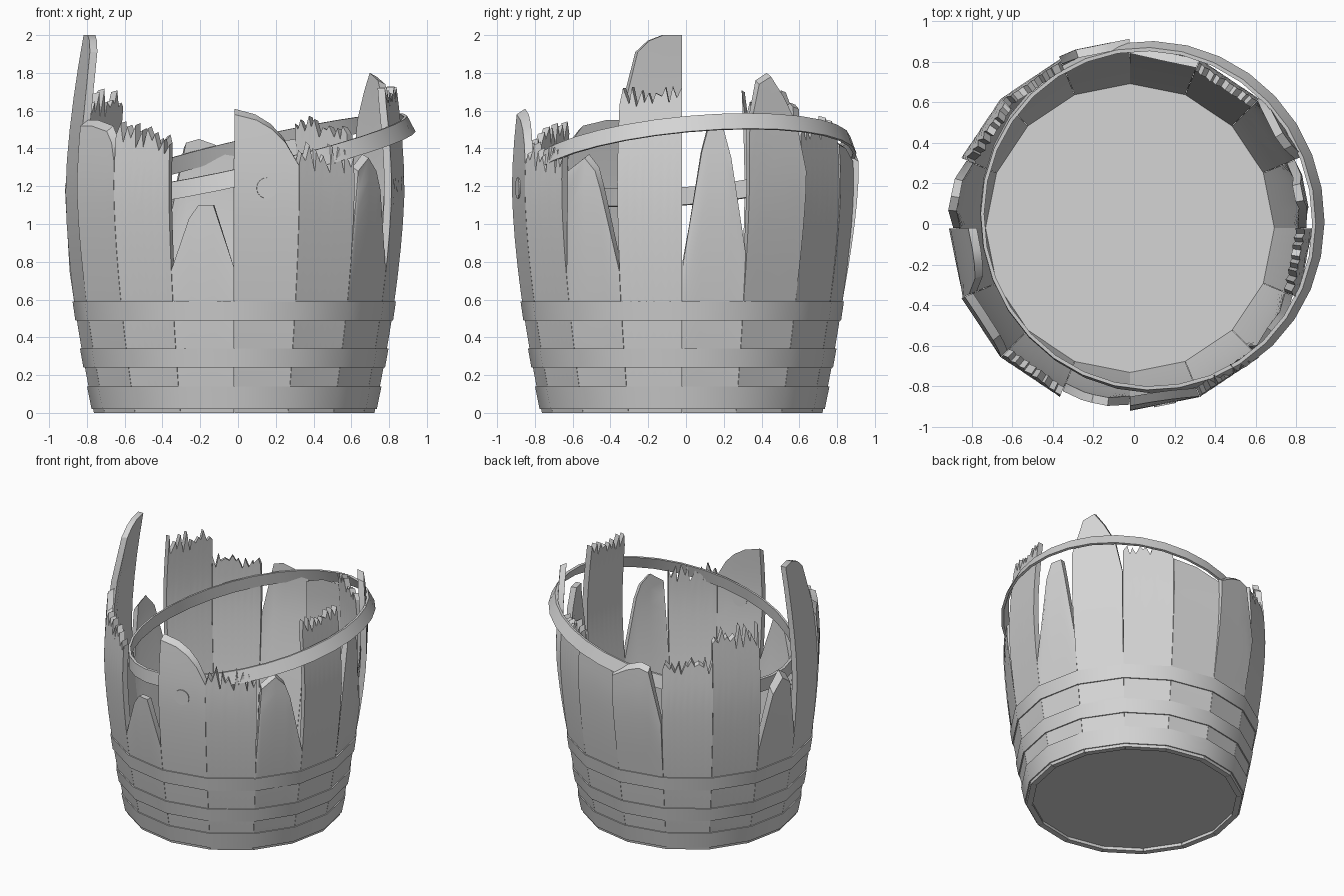
import bpy, bmesh, math, random
from mathutils import Vector, Matrix

random.seed(4)
if "Cube" in bpy.data.objects:
    bpy.data.objects.remove(bpy.data.objects["Cube"], do_unlink=True)

CENTRE = Vector((-0.02, -0.02, 0))
COUNT = 16
STEP = math.tau / COUNT
THICK = 0.042
ROWS = 12

wood = bpy.data.materials.new("plain grey")
wood.use_nodes = True
grey = (0.66, 0.66, 0.66, 1)
wood.diffuse_color = grey
wood.node_tree.nodes["Principled BSDF"].inputs["Base Color"].default_value = grey


def radius(z):
    """Outer radius of the bulging barrel at a height."""
    return 0.902 - 0.119 * abs(z - 1.2) ** 1.6


def finish(bm, name):
    bmesh.ops.recalc_face_normals(bm, faces=bm.faces)
    mesh = bpy.data.meshes.new(name)
    bm.to_mesh(mesh)
    bm.free()
    mesh.materials.append(wood)
    obj = bpy.data.objects.new(name, mesh)
    bpy.context.collection.objects.link(obj)
    bpy.ops.object.select_all(action='DESELECT')
    obj.select_set(True)
    bpy.context.view_layer.objects.active = obj
    bpy.ops.object.shade_smooth_by_angle(angle=math.radians(30))
    return obj


def polar(angle, r, z):
    return Vector((r * math.cos(angle), r * math.sin(angle), z))


def stave(index, profile, slant, lean):
    """A flat-faced curved board whose top follows (across, height) points."""
    start = -math.pi / 2 + index * STEP
    bm = bmesh.new()
    columns = []
    for s, top in profile:
        across = 0.003 + 0.994 * s
        outer, inner = [], []
        for r in range(ROWS + 1):
            for side, depth, lift in ((outer, 0, -slant), (inner, THICK, 0)):
                z = (top + lift) * r / ROWS
                rad = radius(z) - depth + lean * max(0, z - 0.6)
                a, b = polar(start, rad, z), polar(start + STEP, rad, z)
                side.append(bm.verts.new(a.lerp(b, across) + CENTRE))
        columns.append(outer + inner[::-1])
    loop = len(columns[0])
    for left, right in zip(columns, columns[1:]):
        for i in range(loop):
            j = (i + 1) % loop
            bm.faces.new((left[i], left[j], right[j], right[i]))
    for col in (columns[0], columns[-1]):
        for r in range(ROWS):
            bm.faces.new((col[r], col[r + 1], col[loop - 2 - r], col[loop - 1 - r]))
    finish(bm, f"stave_{index + 1}")


def splinters(left, right, rough=0.05):
    """A jagged broken end running between two heights."""
    n = 15
    points = []
    for i in range(n + 1):
        s = i / n
        zig = rough if i % 2 else -rough
        shift = random.uniform(-0.4, 0.4) / n if 0 < i < n else 0
        points.append((s + shift, left + (right - left) * s + zig * random.uniform(0, 1.2)))
    return points


# Broken tops, counter-clockwise from the front: outline, end slant, outward lean
tops = [
    ([(0, 1.61), (.35, 1.58), (.6, 1.53), (.8, 1.46), (1, 1.34)], 0.03, 0),
    (splinters(1.36, 1.36, .07), 0.02, 0),
    ([(0, .75), (.1, 1.3), (.4, 1.37), (.6, 1.3), (.7, 1.2), (1, .77)], 0.02, 0),
    (splinters(1.66, 1.71), 0, 0),
    ([(0, .77), (.3, 1.38), (.4, 1.5), (.65, 1.5), (.76, 1.35), (1, .85)], 0, 0),
    ([(0, 1.5), (.2, 1.76), (.42, 1.8), (.62, 1.7), (.85, 1.55), (1, 1.3)], 0.02, .045),
    (splinters(1.5, 1.52), 0.01, 0),
    ([(0, 1.45), (.5, 1.43), (1, 1.36)], 0.03, .01),
    ([(0, 1.36), (.3, 1.42), (.55, 1.45), (.75, 1.43), (1, 1.05)], 0.03, .05),
    (splinters(1.45, 1.46), 0.01, 0),
    (splinters(1.64, 1.63, .07), 0.01, 0),
    ([(0, .8), (.3, 1.2), (.55, 1.3), (.75, 1.25), (1, .8)], 0.05, .02),
    ([(0, 2), (.35, 2), (.6, 1.97), (.8, 1.91), (1, 1.6)], 0, -.015),
    ([(0, 1.55), (.3, 1.55), (.75, 1.52), (.9, 1.46), (1, 1.35)], 0.03, 0),
    (splinters(1.5, 1.43), 0.01, 0),
    ([(0, .76), (.3, 1.03), (.45, 1.1), (.68, 1.1), (1, .77)], 0, 0),
]
for k, (profile, slant, lean) in enumerate(tops):
    stave(k, profile, slant, lean)


def band(name, low, high, r_low, r_high, wall, matrix, sides):
    """A closed ring with a thin rectangular section."""
    section = ((r_low, low), (r_high, high), (r_high - wall, high), (r_low - wall, low))
    bm = bmesh.new()
    rings = [[bm.verts.new(matrix @ polar(i * math.tau / sides, r, z)) for r, z in section]
             for i in range(sides)]
    for i, ring in enumerate(rings):
        following = rings[(i + 1) % sides]
        for j in range(4):
            m = (j + 1) % 4
            bm.faces.new((ring[j], ring[m], following[m], following[j]))
    finish(bm, name)


# Hoops still gripping the barrel
for name, low, high in (("bottom_hoop", .02, .14), ("middle_hoop", .24, .34), ("upper_hoop", .49, .59)):
    band(name, low, high, radius(low) + .008, radius(high) + .008, .015,
         Matrix.Translation(CENTRE), COUNT)

# Loose hoop, slipped and tilted
normal = Vector((-0.23, -0.09, 1))
tilt = normal.to_track_quat('Z', 'Y').to_matrix().to_4x4()
band("loose_hoop", -.045, .045, .872, .848, .018,
     Matrix.Translation((.08, .03, 1.34)) @ tilt, 32)

# Barrel floor
bm = bmesh.new()
bmesh.ops.create_cone(bm, cap_ends=True, segments=COUNT, radius1=.72, radius2=.72, depth=.03,
                      matrix=Matrix.Translation(CENTRE + Vector((0, 0, .04))))
finish(bm, "floor")

# Round plug in the front stave
bm = bmesh.new()
facing = polar(-math.pi / 2 + STEP / 2, 1, 0)
spot = CENTRE + facing * (radius(1.19) * math.cos(STEP / 2) - .02) + Vector((0, 0, 1.19))
bmesh.ops.create_cone(bm, cap_ends=True, segments=24, radius1=.055, radius2=.055, depth=.052,
                      matrix=Matrix.Translation(spot) @ facing.to_track_quat('Z', 'Y').to_matrix().to_4x4())
finish(bm, "plug")
